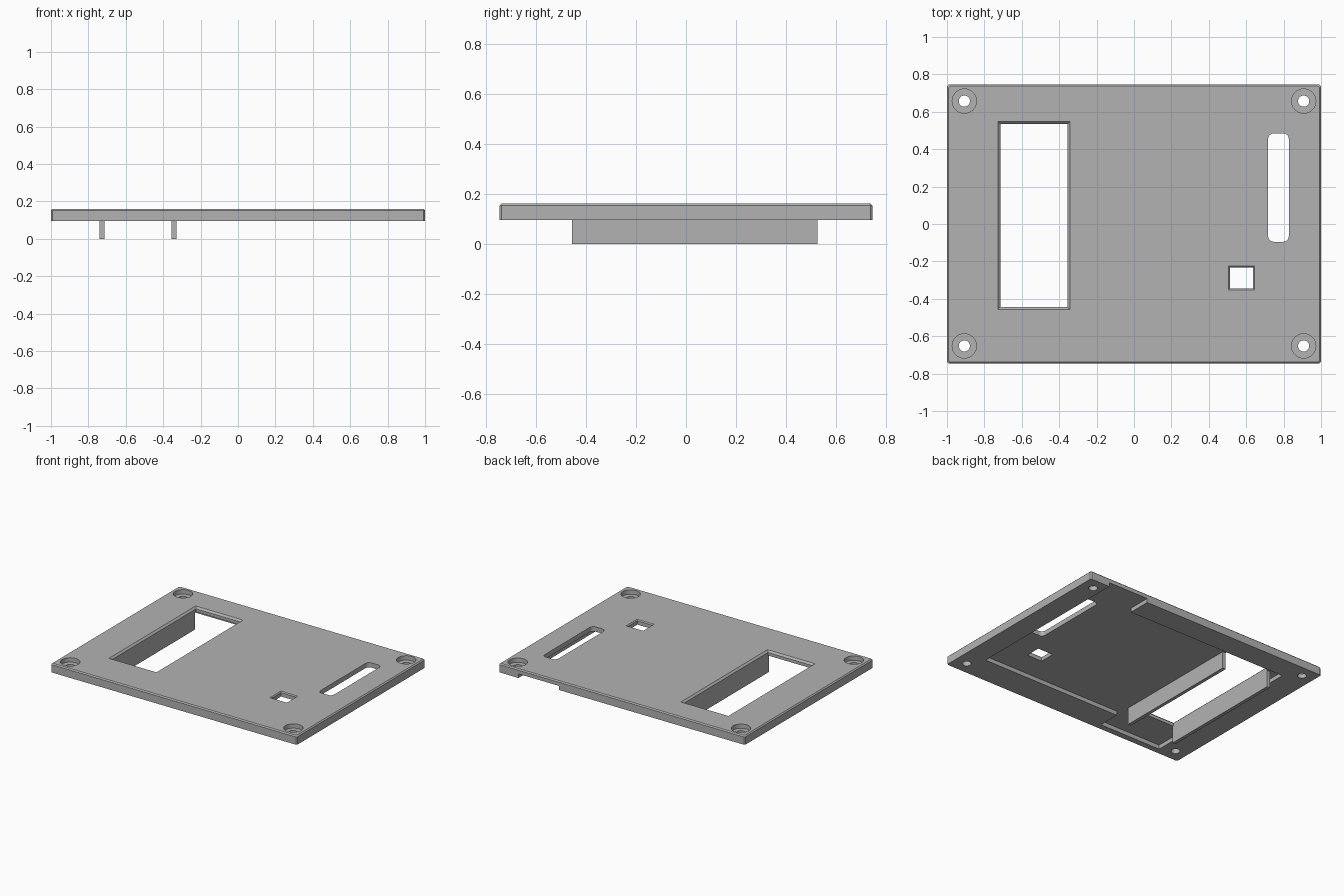
import bpy, bmesh, math

cube = bpy.data.objects.get("Cube")
if cube:
    bpy.data.objects.remove(cube, do_unlink=True)

grey = bpy.data.materials.new("plain grey")
grey.use_nodes = True
grey.diffuse_color = (0.45, 0.45, 0.45, 1)
grey.node_tree.nodes["Principled BSDF"].inputs["Base Color"].default_value = grey.diffuse_color

BOTTOM, TOP, CEILING = 0.095, 0.16, 0.125


def rect(x0, x1, y0, y1, corner=0.0, steps=1):
    """Rectangle outline, with optional chamfered or rounded corners."""
    if not corner:
        return [(x0, y0), (x1, y0), (x1, y1), (x0, y1)]
    points = []
    centres = [(x1 - corner, y1 - corner), (x0 + corner, y1 - corner),
               (x0 + corner, y0 + corner), (x1 - corner, y0 + corner)]
    for quarter, (cx, cy) in enumerate(centres):
        for i in range(steps + 1):
            a = math.pi / 2 * (quarter + i / steps)
            points.append((cx + corner * math.cos(a), cy + corner * math.sin(a)))
    return points


def circle(cx, cy, r, sides=32):
    return [(cx + r * math.cos(math.tau * i / sides), cy + r * math.sin(math.tau * i / sides))
            for i in range(sides)]


def loft(name, *rings):
    """Closed solid through (outline, z) rings of equal point count."""
    bm = bmesh.new()
    loops = [[bm.verts.new((x, y, z)) for x, y in outline] for outline, z in rings]
    n = len(loops[0])
    for low, high in zip(loops, loops[1:]):
        for i in range(n):
            j = (i + 1) % n
            bm.faces.new((low[i], low[j], high[j], high[i]))
    bm.faces.new(loops[0][::-1])
    bm.faces.new(loops[-1])
    bmesh.ops.recalc_face_normals(bm, faces=bm.faces)
    mesh = bpy.data.meshes.new(name)
    bm.to_mesh(mesh)
    bm.free()
    mesh.materials.append(grey)
    obj = bpy.data.objects.new(name, mesh)
    bpy.context.collection.objects.link(obj)
    return obj


def cut(target, cutter):
    """Subtract the cutter, bake the result and discard the cutter."""
    cutter.hide_render = True
    mod = target.modifiers.new("cut", "BOOLEAN")
    mod.operation, mod.solver, mod.object = "DIFFERENCE", "EXACT", cutter
    bpy.context.view_layer.update()
    baked = bpy.data.meshes.new_from_object(
        target.evaluated_get(bpy.context.evaluated_depsgraph_get()))
    target.modifiers.clear()
    target.data = baked
    bpy.data.objects.remove(cutter, do_unlink=True)


def flared(name, x0, x1, y0, y1, flare):
    """Straight opening with a chamfered top rim."""
    f = 2 * flare
    return loft(name, (rect(x0, x1, y0, y1), 0), (rect(x0, x1, y0, y1), TOP - flare),
                (rect(x0 - f, x1 + f, y0 - f, y1 + f), TOP + flare))


# Cover plate with chamfered edges
c = 0.008
outer = rect(-1, 1, -0.745, 0.745, c)
inner = rect(-1 + c, 1 - c, -0.745 + c, 0.745 - c, c)
plate = loft("cover_plate", (outer, BOTTOM), (outer, TOP - c), (inner, TOP))

# Underside pocket: main bay, display bay and rear cable notch
for bay in ((-0.4, 0.84, -0.535, 0.575), (-0.805, -0.30, -0.70, 0.575), (0.51, 0.84, 0.4, 0.9)):
    cut(plate, loft("bay_cutter", (rect(*bay), 0), (rect(*bay), CEILING)))

# Display window and small square opening
cut(plate, flared("window_cutter", -0.715, -0.355, -0.445, 0.535, 0.013))
cut(plate, flared("square_cutter", 0.513, 0.637, -0.345, -0.232, 0.007))

# Rounded slot
slot = rect(0.717, 0.828, -0.095, 0.485, 0.03, 4)
cut(plate, loft("slot_cutter", (slot, 0), (slot, 0.3)))

# Counterbored screw holes
for x in (-0.907, 0.907):
    for y in (-0.652, 0.657):
        small, wide = circle(x, y, 0.03), circle(x, y, 0.065)
        cut(plate, loft("screw_cutter", (small, 0), (small, 0.128), (wide, 0.128), (wide, 0.3)))

# Ribs hanging beside the window
for name, x in (("right_rib", -0.74), ("left_rib", -0.355)):
    rib = rect(x, x + 0.025, -0.455, 0.525)
    loft(name, (rib, 0), (rib, CEILING + 0.005))
